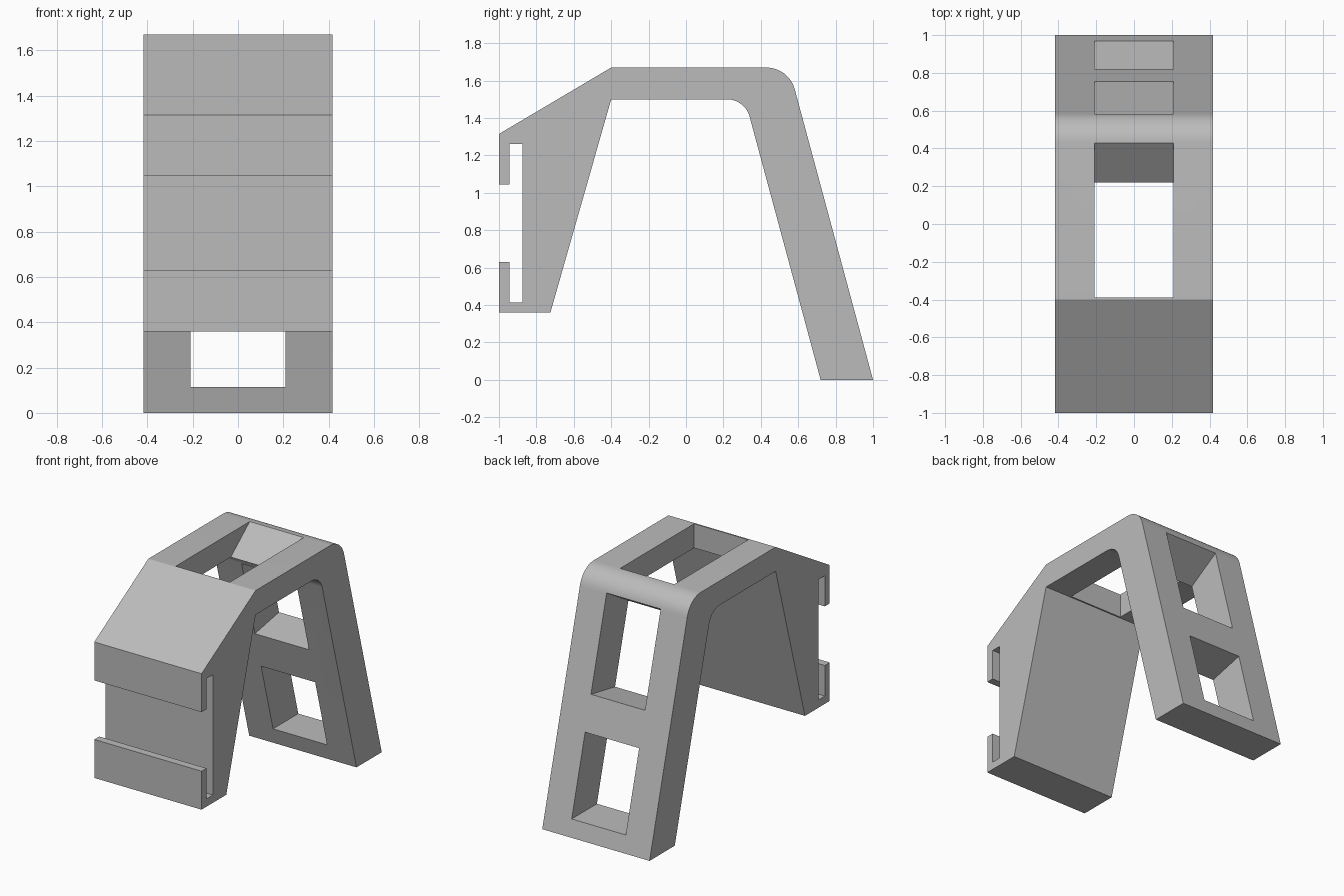
import bpy, bmesh, math
from mathutils import Vector

if "Cube" in bpy.data.objects:
    bpy.data.objects.remove(bpy.data.objects["Cube"])

HALF_W, HOLE_W = 0.417, 0.21

grey = bpy.data.materials.new("plain grey")
grey.diffuse_color = (0.5, 0.5, 0.5, 1)
grey.use_nodes = True
grey.node_tree.nodes["Principled BSDF"].inputs["Base Color"].default_value = grey.diffuse_color


def prism(name, outline, half):
    """Extrude a (y, z) outline across x from -half to half."""
    bm = bmesh.new()
    face = bm.faces.new([bm.verts.new((-half, y, z)) for y, z in outline])
    ext = bmesh.ops.extrude_face_region(bm, geom=[face])["geom"]
    bmesh.ops.translate(bm, vec=(2 * half, 0, 0),
                        verts=[v for v in ext if isinstance(v, bmesh.types.BMVert)])
    bmesh.ops.recalc_face_normals(bm, faces=bm.faces)
    mesh = bpy.data.meshes.new(name)
    bm.to_mesh(mesh)
    bm.free()
    mesh.materials.append(grey)
    ob = bpy.data.objects.new(name, mesh)
    bpy.context.collection.objects.link(ob)
    return ob


def fillet(before, corner, after, t, n=14):
    """Round a corner with a tangent arc whose ends lie t from the corner."""
    c = Vector(corner)
    d1, d2 = (Vector(before) - c).normalized(), (Vector(after) - c).normalized()
    half = d1.angle(d2) / 2
    centre = c + (d1 + d2).normalized() * (t / math.cos(half))
    a, b = c + d1 * t - centre, c + d2 * t - centre
    sweep = a.angle(b)
    return [tuple(centre + (a * math.sin((1 - i / n) * sweep) + b * math.sin(i / n * sweep))
                  / math.sin(sweep)) for i in range(n + 1)]


def through(outer, inner, k=0.3):
    """Lengthen a hole wall past both skins of the bracket."""
    o, i = Vector(outer), Vector(inner)
    return tuple(o + (o - i) * k), tuple(i + (i - o) * k)


# Rounded elbow, outside and inside
outer_arc = fillet((-0.4, 1.67), (0.55, 1.67), (1, 0), 0.12)
inner_arc = fillet((-0.4, 1.5), (0.315, 1.5), (0.72, 0), 0.095)

# Side profile: slotted front block, top bar, sloping back leg
profile = [(-1, 0.36), (-0.725, 0.36), (-0.4, 1.5)] + inner_arc + [(0.72, 0), (1, 0)]
profile += outer_arc[::-1] + [(-0.4, 1.67), (-1, 1.315)]
profile += [(-1, 1.045), (-0.945, 1.045), (-0.945, 1.26), (-0.875, 1.26),
            (-0.875, 0.415), (-0.945, 0.415), (-0.945, 0.63), (-1, 0.63)]
bracket = prism("bracket", profile, HALF_W)

# Openings, each given by two walls as (outer point, inner point)
openings = {
    "top_opening": [((-0.39, 1.67), (-0.39, 1.5)), (outer_arc[0], inner_arc[0])],
    "upper_leg_opening": [(outer_arc[-1], inner_arc[-1]), ((0.755, 0.909), (0.487, 0.86))],
    "lower_leg_opening": [((0.82, 0.668), (0.556, 0.605)), ((0.969, 0.115), (0.689, 0.115))],
}
cutters = []
for name, (wall_a, wall_b) in openings.items():
    a, b = through(*wall_a), through(*wall_b)
    cutter = prism(name + "_cutter", [a[0], b[0], b[1], a[1]], HOLE_W)
    cutter.hide_render = True
    mod = bracket.modifiers.new(name, 'BOOLEAN')
    mod.operation, mod.solver, mod.object = 'DIFFERENCE', 'EXACT', cutter
    cutters.append(cutter)

# Bake the cuts and drop the cutters
bpy.context.view_layer.update()
result = bpy.data.meshes.new_from_object(
    bracket.evaluated_get(bpy.context.evaluated_depsgraph_get()))
bracket.modifiers.clear()
bracket.data = result
for cutter in cutters:
    bpy.data.objects.remove(cutter)

# Smooth only the rounded elbow
bpy.context.view_layer.objects.active = bracket
bracket.select_set(True)
bpy.ops.object.shade_smooth_by_angle(angle=math.radians(12))
